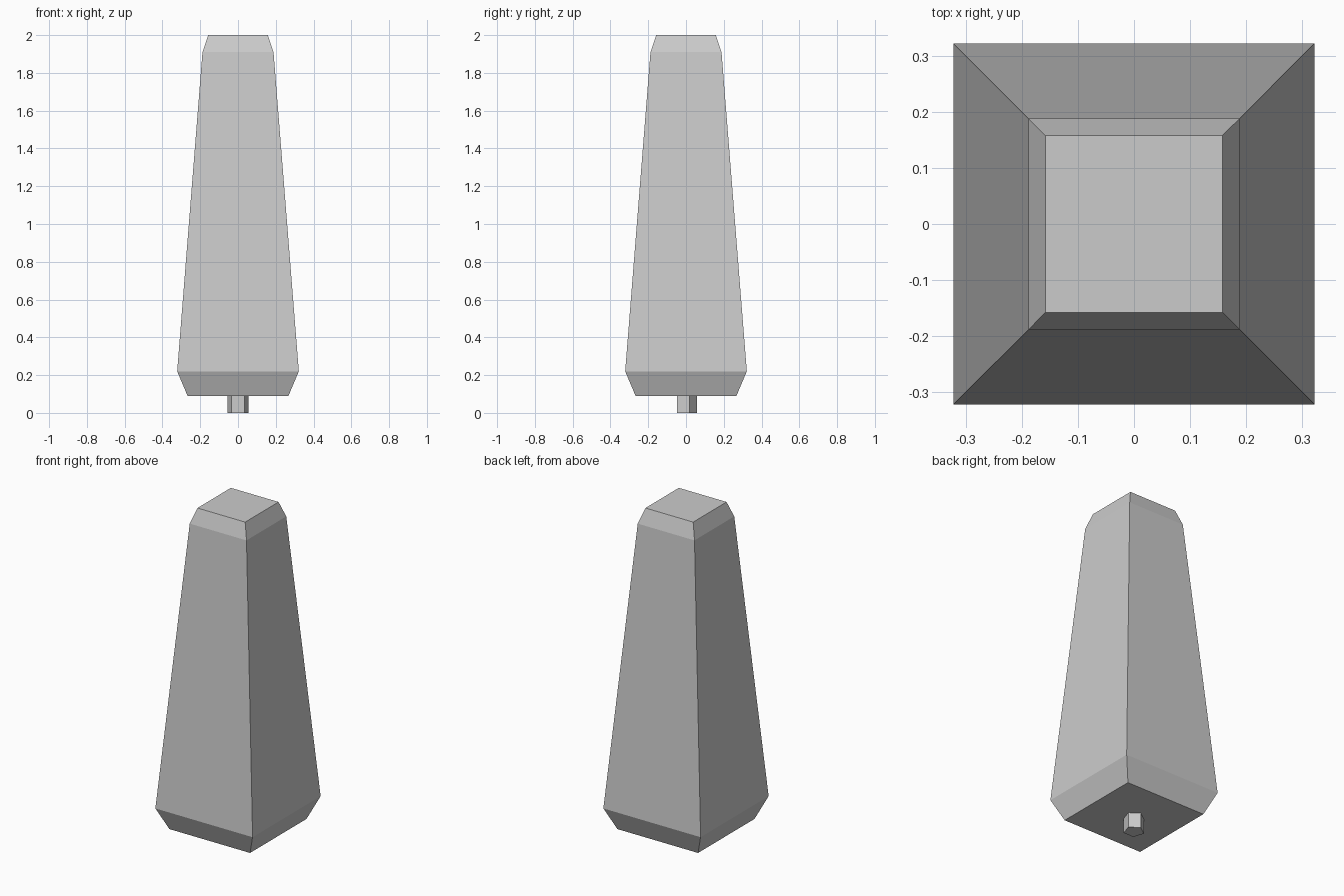
import bpy, bmesh
from math import cos, sin, pi

cube = bpy.data.objects.get("Cube")
if cube:
    bpy.data.objects.remove(cube, do_unlink=True)

# One plain grey for every part
grey = bpy.data.materials.new("plain grey")
grey.use_nodes = True
color = (0.6, 0.6, 0.6, 1)
grey.diffuse_color = color
grey.node_tree.nodes["Principled BSDF"].inputs["Base Color"].default_value = color


def lofted_prism(name, sides, turn, profile):
    """Stack polygon rings given as (radius, height) and cap both ends."""
    bm = bmesh.new()
    rings = []
    for radius, z in profile:
        angles = [turn + 2 * pi * i / sides for i in range(sides)]
        rings.append([bm.verts.new((radius * cos(a), radius * sin(a), z)) for a in angles])
    for low, high in zip(rings, rings[1:]):
        for i in range(sides):
            j = (i + 1) % sides
            bm.faces.new((low[i], low[j], high[j], high[i]))
    bm.faces.new(rings[0][::-1])
    bm.faces.new(rings[-1])
    mesh = bpy.data.meshes.new(name)
    bm.to_mesh(mesh)
    bm.free()
    mesh.materials.append(grey)
    obj = bpy.data.objects.new(name, mesh)
    bpy.context.collection.objects.link(obj)
    return obj


# Square tapering body with chamfered foot and top
half_widths = [(0.267, 0.09), (0.322, 0.22), (0.188, 1.91), (0.158, 2.0)]
lofted_prism("tapered_body", 4, pi / 4, [(w * 2 ** 0.5, z) for w, z in half_widths])

# Five-sided mounting peg, flat side to the front
lofted_prism("mounting_peg", 5, pi / 2, [(0.058, 0), (0.058, 0.09)])
